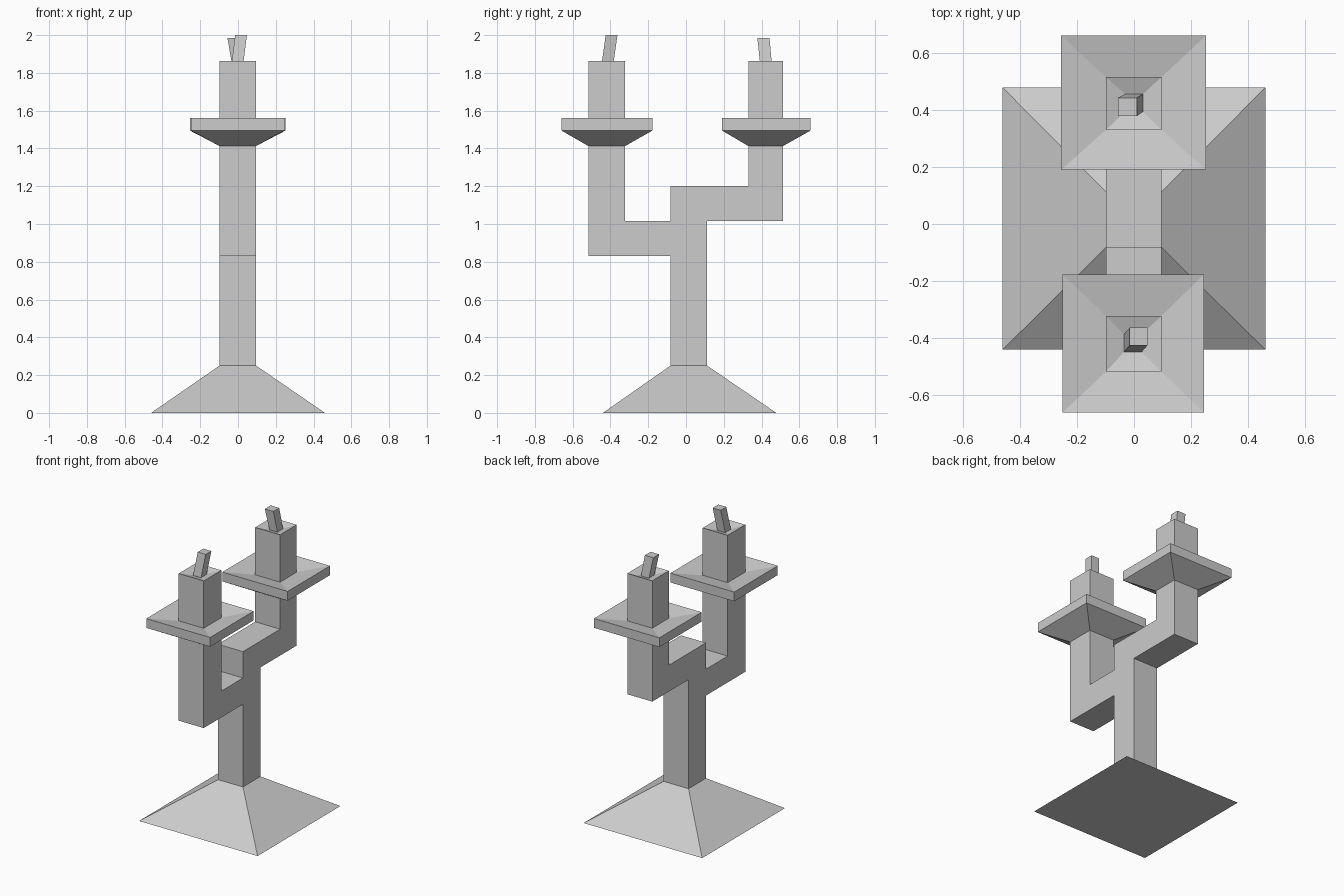
import bpy
import bmesh

cube = bpy.data.objects.get("Cube")
if cube:
    bpy.data.objects.remove(cube)

grey = bpy.data.materials.new("light_grey")
grey.use_nodes = True
colour = (0.604, 0.604, 0.604, 1)
grey.diffuse_color = colour
grey.node_tree.nodes["Principled BSDF"].inputs["Base Color"].default_value = colour


def loft(name, rings, cap_start=False, cap_end=False):
    """Skin counter-clockwise rings of points, listed along the ring axis."""
    bm = bmesh.new()
    loops = [[bm.verts.new(p) for p in ring] for ring in rings]
    n = len(loops[0])
    for a, b in zip(loops, loops[1:]):
        for i in range(n):
            j = (i + 1) % n
            bm.faces.new((a[i], a[j], b[j], b[i]))
    if cap_start:
        bm.faces.new(loops[0][::-1])
    if cap_end:
        bm.faces.new(loops[-1])
    mesh = bpy.data.meshes.new(name)
    bm.to_mesh(mesh)
    bm.free()
    mesh.materials.append(grey)
    obj = bpy.data.objects.new(name, mesh)
    bpy.context.scene.collection.objects.link(obj)
    return obj


def rect(x, y, z):
    return [(x[0], y[0], z), (x[1], y[0], z), (x[1], y[1], z), (x[0], y[1], z)]


POST_X = (-0.098, 0.096)
POST_Y = (-0.082, 0.112)
FRONT_Y = (-0.517, -0.322)
BACK_Y = (0.33, 0.514)
TRAY_Z = 1.413

# Pyramid foot
loft("base", [rect((-0.46, 0.46), (-0.44, 0.478), 0),
              rect(POST_X, POST_Y, 0.25)], cap_start=True)

# Post with two stepped arms, a side profile extruded across x
profile = [(POST_Y[0], 0.25), (POST_Y[1], 0.25), (POST_Y[1], 1.015),
           (BACK_Y[1], 1.015), (BACK_Y[1], TRAY_Z), (BACK_Y[0], TRAY_Z),
           (BACK_Y[0], 1.2), (POST_Y[0], 1.2), (POST_Y[0], 1.015),
           (FRONT_Y[1], 1.015), (FRONT_Y[1], TRAY_Z), (FRONT_Y[0], TRAY_Z),
           (FRONT_Y[0], 0.83), (POST_Y[0], 0.83)]
loft("post_and_arms", [[(x, y, z) for y, z in profile] for x in POST_X],
     cap_start=True, cap_end=True)


def candle_set(side, y, tray_x, tray_y, wick_low, wick_high, wick_top):
    # Dished drip tray with a sloped underside
    loft(side + "_tray", [rect(POST_X, y, TRAY_Z),
                          rect(tray_x, tray_y, 1.495),
                          rect(tray_x, tray_y, 1.56),
                          rect(POST_X, y, 1.53)])
    # Candle with a slightly hollow top
    loft(side + "_candle", [rect(POST_X, y, 1.53),
                            rect(POST_X, y, 1.862),
                            rect(*wick_low, 1.84)])
    # Leaning wick
    loft(side + "_wick", [rect(*wick_low, 1.84),
                          rect(*wick_high, wick_top)], cap_end=True)


candle_set("front", FRONT_Y, (-0.25, 0.245), (-0.66, -0.177),
           ((-0.035, 0.027), (-0.448, -0.386)),
           ((-0.015, 0.047), (-0.425, -0.363)), 2.0)
candle_set("back", BACK_Y, (-0.255, 0.252), (0.19, 0.66),
           ((-0.031, 0.031), (0.393, 0.455)),
           ((-0.056, 0.01), (0.378, 0.442)), 1.985)
